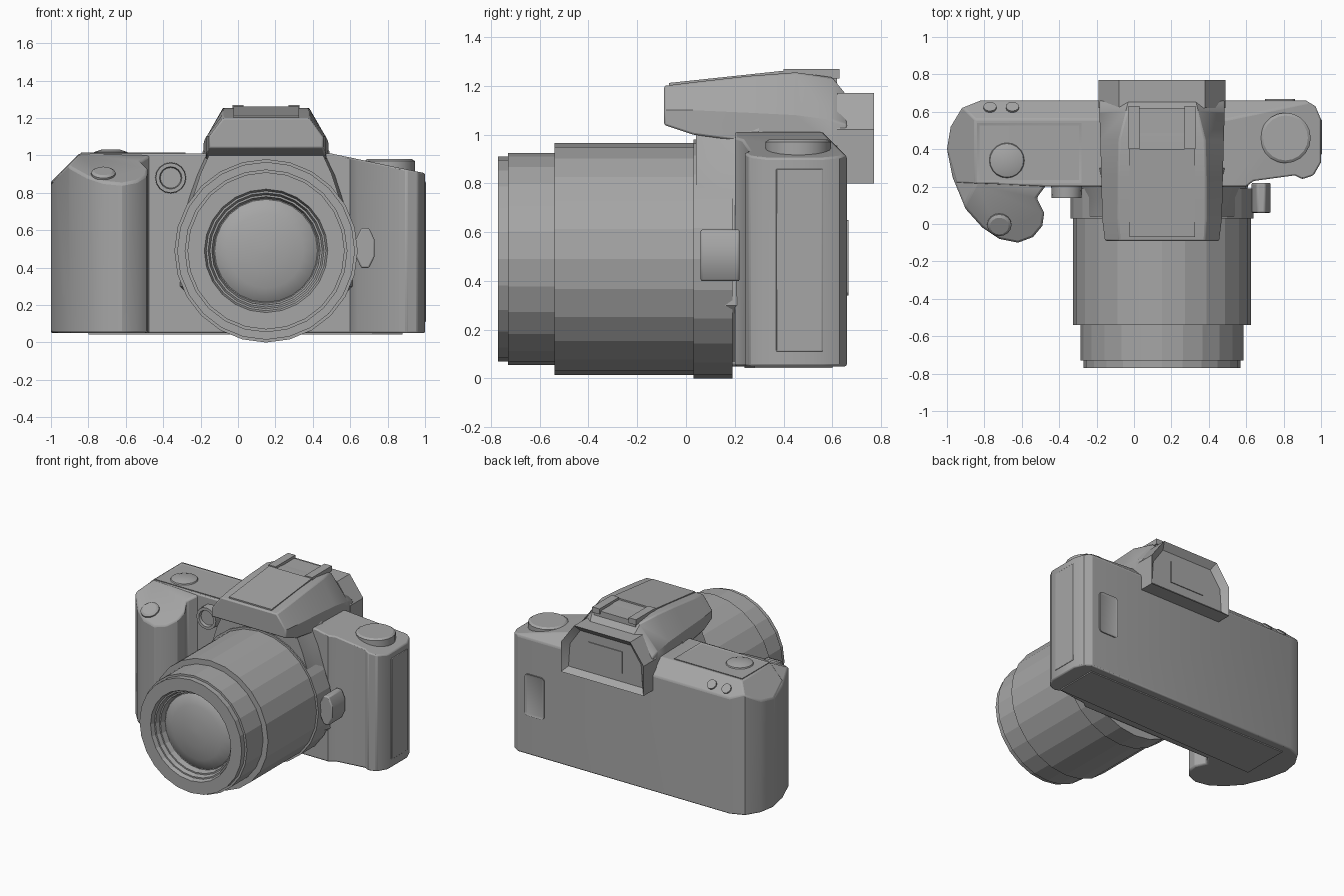
import bpy, bmesh, math
from mathutils import Vector, Matrix

cube = bpy.data.objects.get("Cube")
if cube:
    bpy.data.objects.remove(cube, do_unlink=True)

grey = bpy.data.materials.new("mid grey")
grey.use_nodes = True
colour = (0.38, 0.38, 0.38, 1)
grey.diffuse_color = colour
grey.node_tree.nodes["Principled BSDF"].inputs["Base Color"].default_value = colour

CX, CZ = 0.15, 0.49  # lens axis


def finish(name, bm, bevel=0, smooth=30):
    bmesh.ops.recalc_face_normals(bm, faces=bm.faces)
    mesh = bpy.data.meshes.new(name)
    bm.to_mesh(mesh)
    bm.free()
    mesh.materials.append(grey)
    ob = bpy.data.objects.new(name, mesh)
    bpy.context.collection.objects.link(ob)
    if bevel:
        mod = ob.modifiers.new("soft edges", 'BEVEL')
        mod.width, mod.segments = bevel, 2
        mod.limit_method, mod.angle_limit = 'ANGLE', math.radians(40)
    if smooth:
        bpy.ops.object.select_all(action='DESELECT')
        bpy.context.view_layer.objects.active = ob
        ob.select_set(True)
        bpy.ops.object.shade_smooth_by_angle(angle=math.radians(smooth))
    return ob


def loft(rings, closed_ends=True):
    """Bridge equal-length rings of points."""
    bm = bmesh.new()
    rows = [[bm.verts.new(p) for p in ring] for ring in rings]
    n = len(rows[0])
    for a, b in zip(rows, rows[1:]):
        for i in range(n):
            j = (i + 1) % n
            bm.faces.new((a[i], a[j], b[j], b[i]))
    if closed_ends:
        bm.faces.new(rows[0][::-1])
        bm.faces.new(rows[-1])
    return bm


def upright(outline, z0, z1):
    return loft([[(x, y, z) for x, y in outline] for z in (z0, z1)])


def facing(outline, y0, y1):
    return loft([[(x, y, z) for x, z in outline] for y in (y0, y1)])


def cut(bm, point, normal):
    """Slice away everything on the normal's side and cap it."""
    res = bmesh.ops.bisect_plane(bm, geom=bm.verts[:] + bm.edges[:] + bm.faces[:],
                                 plane_co=point, plane_no=normal, clear_outer=True)
    edges = [e for e in res["geom_cut"] if isinstance(e, bmesh.types.BMEdge)]
    bmesh.ops.holes_fill(bm, edges=edges, sides=0)


def turned(name, profile, sides, place, smooth=0):
    """Lathe a (radius, height) profile about local z."""
    rings = [[place @ Vector((r * math.cos(t), r * math.sin(t), h))
              for t in (math.tau * i / sides for i in range(sides))] for r, h in profile]
    return finish(name, loft(rings), 0, smooth)


def box(name, lo, hi, bevel=0):
    x0, y0, z0 = lo
    x1, y1, z1 = hi
    return finish(name, upright([(x0, y0), (x1, y0), (x1, y1), (x0, y1)], z0, z1), bevel)


def recess(bm, direction, width, depth):
    bmesh.ops.recalc_face_normals(bm, faces=bm.faces)
    face = max(bm.faces, key=lambda f: f.normal.dot(Vector(direction)))
    bmesh.ops.inset_individual(bm, faces=[face], thickness=width, depth=-depth)


# Main body with sloping shoulders and a chamfered rear top edge
body = upright([(-1, 0.4), (-0.95, 0.22), (-0.46, 0.2), (0.6, 0.2), (0.64, 0.23),
                (0.86, 0.26), (0.9, 0.24), (0.96, 0.26), (1, 0.33), (1, 0.56),
                (0.97, 0.63), (0.92, 0.66), (-0.82, 0.66), (-0.92, 0.62),
                (-0.98, 0.52)], 0.05, 1.01)
cut(body, (0.5, 0, 1.01), (0.21, 0, 1))
cut(body, (-0.85, 0, 1.01), (-1, 0, 1))
cut(body, (0, 0.66, 0.91), (0, 1, 1))
finish("camera_body", body, 0.015)

# Hand grip
grip = upright([(-1, 0.4), (-0.97, 0.25), (-0.9, 0.08), (-0.81, -0.02), (-0.72, -0.08),
                (-0.62, -0.1), (-0.54, -0.07), (-0.49, -0.01), (-0.48, 0.06),
                (-0.52, 0.14), (-0.46, 0.22), (-0.46, 0.4)], 0.05, 1.005)
cut(grip, (0, 0.2, 1.0), (0, -0.5, 1))
cut(grip, (-0.85, 0, 1.005), (-1, 0, 1))
finish("hand_grip", grip, 0.012)

# Housing behind the lens, flaring back into the body
rim = [(-0.17, 1.04), (-0.24, 0.9), (-0.33, 0.65), (-0.34, 0.3), (-0.1, 0.07),
       (0.4, 0.07), (0.64, 0.3), (0.63, 0.65), (0.54, 0.9), (0.47, 1.04)]
front = [(CX + (x - CX) * 0.9, z) for x, z in rim]
finish("mount_housing", loft([[(x, 0.04, z) for x, z in front],
                              [(x, 0.14, z) for x, z in front],
                              [(x, 0.3, z) for x, z in rim]]))

# Lens: ring mount, stepped barrel, stepped throat and domed glass
axis = Matrix.Translation((CX, 0, CZ)) @ Matrix.Rotation(math.radians(90), 4, 'X')
turned("lens_mount", [(0.49, -0.19), (0.49, -0.03)], 24, axis)
turned("lens_barrel", [(0.47, -0.1), (0.475, -0.03), (0.475, 0.54), (0.435, 0.54),
                       (0.435, 0.73), (0.42, 0.73), (0.42, 0.77), (0.33, 0.77),
                       (0.32, 0.74), (0.31, 0.74), (0.3, 0.71), (0.29, 0.71),
                       (0.28, 0.67)], 24, axis)
turned("front_glass", [(0.285, 0.66), (0.27, 0.675), (0.2, 0.7), (0.1, 0.715),
                       (0.02, 0.72)], 24, axis, 40)

# Viewfinder hump: sections of (y, base z, shoulder z, top z, half widths)
sections = [(-0.09, 1.04, 1.1, 1.2, 0.305, 0.23),
            (0.03, 1.0, 1.1, 1.215, 0.32, 0.235),
            (0.25, 0.97, 1.09, 1.24, 0.325, 0.235),
            (0.45, 0.95, 1.08, 1.255, 0.33, 0.23),
            (0.6, 0.95, 1.06, 1.235, 0.335, 0.19),
            (0.66, 0.95, 1.04, 1.16, 0.335, 0.18)]
finish("viewfinder_hump", loft([
    [(CX - w, y, base), (CX + w, y, base), (CX + w, y, mid), (CX + t, y, top),
     (CX - t, y, top), (CX - w, y, mid)] for y, base, mid, top, w, t in sections]), 0.008)

# Flash lid on the sloping roof, and the accessory shoe behind it
lid = [(-0.07, 1.2), (-0.07, 1.212), (0.4, 1.262), (0.4, 1.245)]
finish("flash_lid", loft([[(x, y, z) for y, z in lid] for x in (CX - 0.175, CX + 0.175)]))
box("shoe_base", (CX - 0.17, 0.42, 1.2), (CX + 0.17, 0.62, 1.25))
for side, label in ((-1, "right"), (1, "left")):
    x = CX + side * 0.15
    box("shoe_rail_" + label, (x - 0.03, 0.4, 1.23), (x + 0.03, 0.63, 1.27))

# Eyepiece surround with recessed face and window
eye = facing([(CX + x, z) for x, z in ((-0.34, 0.8), (0.34, 0.8), (0.34, 1.02),
             (0.23, 1.17), (-0.23, 1.17), (-0.34, 1.02))], 0.62, 0.77)
recess(eye, (0, 1, 0), 0.05, 0.04)
finish("eyepiece_surround", eye)
box("eyepiece_window", (CX - 0.14, 0.72, 0.9), (CX + 0.14, 0.736, 1.06))

# Shutter button on the sloping grip top
tilt = Matrix.Translation((-0.72, 0.0, 0.895)) @ Matrix.Rotation(math.radians(27), 4, 'X')
turned("shutter_button", [(0.065, -0.02), (0.065, 0.015), (0.05, 0.025)], 16, tilt, 30)

# Focus lamp on the front
lamp = Matrix.Translation((-0.36, 0.2, 0.88)) @ Matrix.Rotation(math.radians(90), 4, 'X')
turned("focus_lamp", [(0.085, -0.05), (0.08, 0.06), (0.06, 0.06), (0.055, 0.04)], 16, lamp, 30)

# Control dials on both shoulders
turned("mode_dial", [(0.135, 0), (0.135, 0.07), (0.12, 0.08)], 20,
       Matrix.Translation((0.81, 0.46, 0.9)), 30)
turned("top_dial", [(0.1, 0), (0.09, 0.02), (0.05, 0.033)], 20,
       Matrix.Translation((-0.68, 0.34, 0.998)), 30)

# Display panel on the right shoulder
panel = upright([(-0.84, 0.22), (-0.28, 0.22), (-0.28, 0.54), (-0.84, 0.54)], 0.98, 1.015)
recess(panel, (0, 0, 1), 0.04, 0.01)
finish("display_panel", panel)

# Two rear buttons on the chamfered edge
for i, x in enumerate((-0.65, -0.77)):
    place = Matrix.Translation((x, 0.62, 0.95)) @ Matrix.Rotation(math.radians(-45), 4, 'X')
    turned("rear_button_%d" % (i + 1), [(0.035, -0.02), (0.035, 0.012)], 12, place)

# Lens release button, an eight-sided block beside the mount
release = [(0.68 + 0.055 * math.cos(t), 0.505 + 0.115 * math.sin(t))
           for t in (math.tau * (i + 0.5) / 8 for i in range(8))]
finish("lens_release", facing(release, 0.06, 0.22), 0.008)

# Film window on the back
corners = [(sx * 0.055, sz * 0.13, q) for q, (sx, sz) in
           enumerate(((1, 1), (-1, 1), (-1, -1), (1, -1)))]
film = [(0.78 + x + 0.025 * math.cos(a), 0.495 + z + 0.025 * math.sin(a))
        for x, z, q in corners for a in (math.pi / 2 * (q + k / 3) for k in range(4))]
window = facing(film, 0.64, 0.667)
recess(window, (0, 1, 0), 0.012, 0.005)
finish("film_window", window)

# Raised grip panel on the left end
box("left_end_panel", (0.97, 0.37, 0.11), (1.004, 0.56, 0.86), 0.004)

# Base plate
finish("base_plate", upright([(-0.8, 0.24), (0.88, 0.28), (0.88, 0.6), (-0.8, 0.6)],
                             0.042, 0.06))
